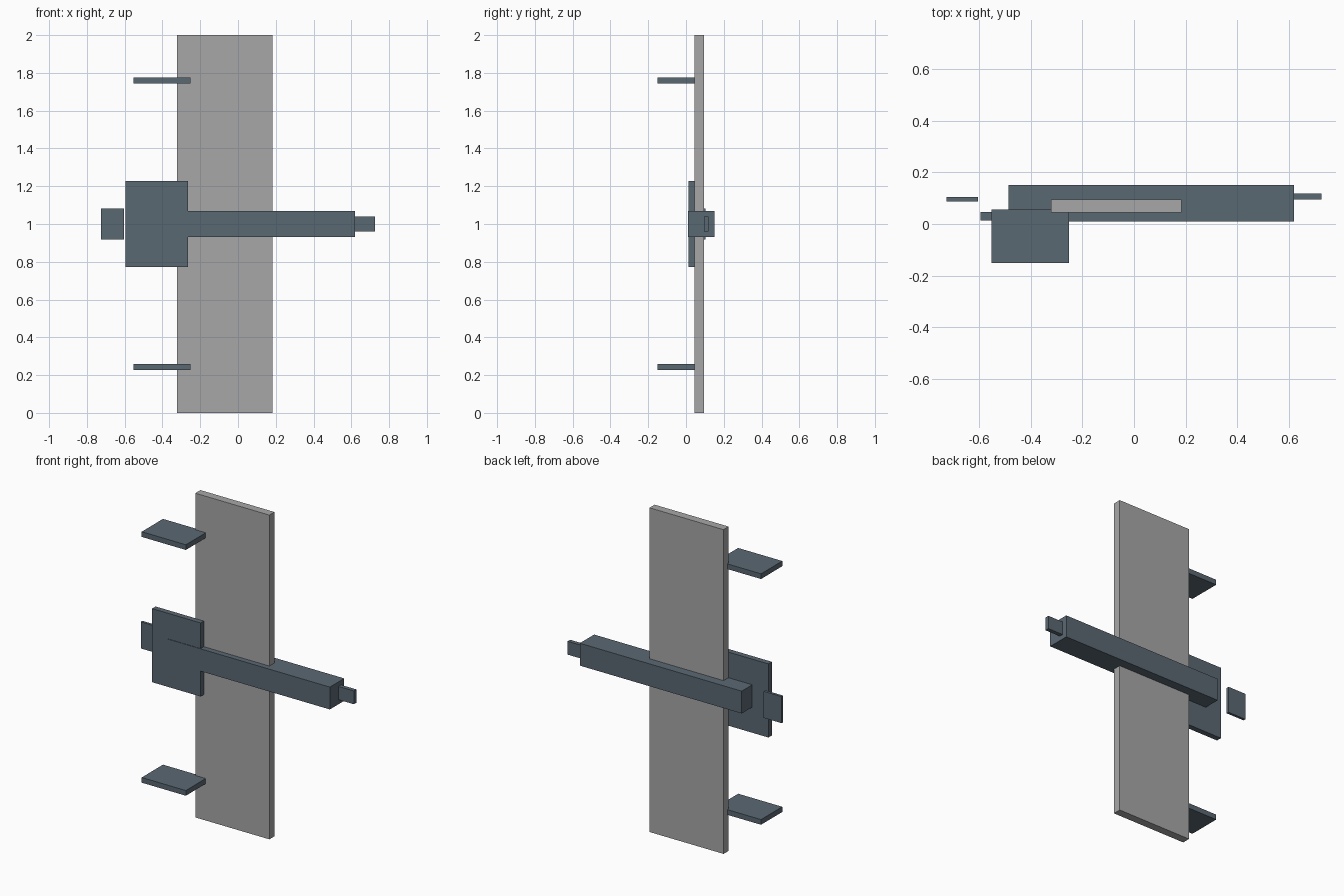
import bpy

if "Cube" in bpy.data.objects:
    bpy.data.objects.remove(bpy.data.objects["Cube"])


def material(name, rgb):
    m = bpy.data.materials.new(name)
    m.diffuse_color = (*rgb, 1.0)
    m.use_nodes = True
    m.node_tree.nodes["Principled BSDF"].inputs["Base Color"].default_value = m.diffuse_color
    return m


GREY = material("light grey", (0.39, 0.39, 0.39))
SLATE = material("slate blue grey", (0.102, 0.138, 0.168))


def box(name, x, y, z, mat):
    """Box spanning the given (min, max) ranges."""
    bpy.ops.mesh.primitive_cube_add(
        size=1, location=[(a + b) / 2 for a, b in (x, y, z)])
    ob = bpy.context.object
    ob.name = name
    ob.scale = [b - a for a, b in (x, y, z)]
    bpy.ops.object.transform_apply(location=False, rotation=False, scale=True)
    ob.data.materials.append(mat)
    return ob


# Tall upright board
box("panel", (-0.322, 0.183), (0.044, 0.094), (0, 2), GREY)

# Horizontal bolt through the board with its tip
box("bolt_bar", (-0.485, 0.62), (0.01, 0.15), (0.931, 1.069), SLATE)
box("bolt_tip", (0.62, 0.725), (0.094, 0.119), (0.959, 1.041), SLATE)

# Square mounting plate and the separate catch plate beside it
box("mounting_plate", (-0.595, -0.264), (0.013, 0.047), (0.773, 1.227), SLATE)
box("catch_plate", (-0.725, -0.603), (0.088, 0.104), (0.918, 1.082), SLATE)

# Upper and lower hinge leaves
for label, z in (("upper", 1.759), ("lower", 0.243)):
    box(label + "_hinge_leaf", (-0.552, -0.251), (-0.15, 0.057),
        (z - 0.016, z + 0.016), SLATE)
